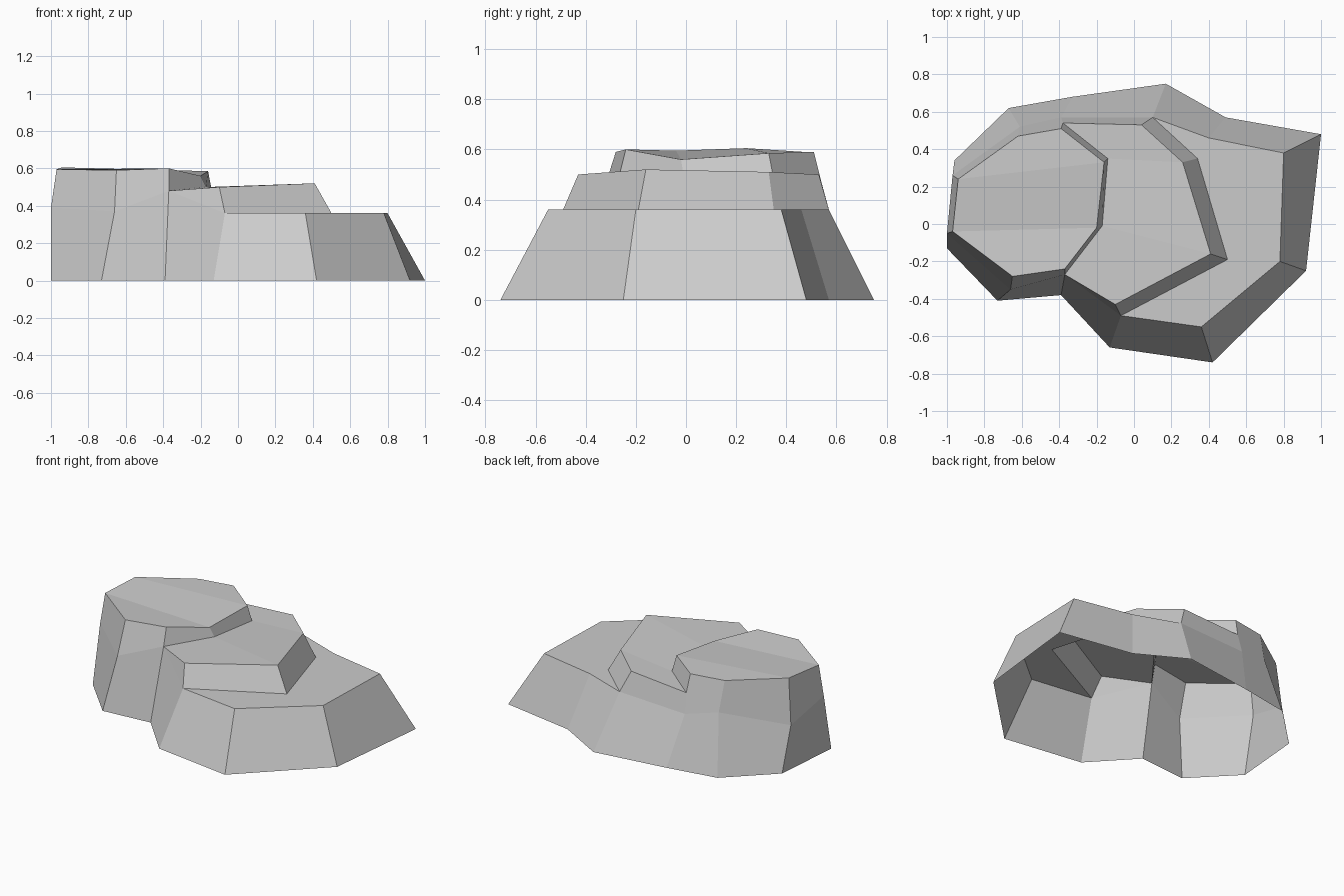
import bpy
import bmesh

cube = bpy.data.objects.get("Cube")
if cube:
    bpy.data.objects.remove(cube, do_unlink=True)

# Ground outline, counter-clockwise from the -x end
base = [(-1, -.13), (-.73, -.41), (-.39, -.38), (-.13, -.66), (.42, -.74), (.92, -.25),
        (1, .48), (.49, .57), (.17, .75), (-.33, .68), (-.67, .62), (-.96, .34)]
# Matching ring at the top of the lower cliff
rim = [(-1, -.05, .39), (-.66, -.35, .37), (-.37, -.27, .48), (-.07, -.49, .36),
       (.36, -.55, .36), (.78, -.2, .36), (.8, .38, .36), (.4, .46, .36),
       (.1, .57, .36), (-.39, .57, .34), (-.61, .52, .39), (-.97, .26, .3)]
# Foot and top edges of the two upper steps, front to back
middle_foot = [rim[3], (.5, -.19, .36), (.34, .35, .36), rim[8]]
middle_top = [(-.1, -.43, .5), (.41, -.16, .52), (.26, .33, .51), (.04, .53, .5)]
upper_foot = [rim[2], (-.17, -.01, .5), (-.14, .35, .48), (-.38, .54, .47)]
upper_top = [(-.37, -.24, .6), (-.2, -.02, .56), (-.16, .33, .585), (-.39, .51, .59)]
# Outer edge of the highest plateau, front to back
crown = [(-.65, -.28, .59), (-.97, -.04, .595), (-.94, .24, .605), (-.62, .47, .59)]

bm = bmesh.new()
corners = {}


def face(*points):
    """Add one face, sharing corners that already exist."""
    for p in points:
        if p not in corners:
            corners[p] = bm.verts.new(p)
    bm.faces.new([corners[p] for p in points])


def strip(lower, upper):
    """Bridge two rows of points with quads."""
    for a, b, c, d in zip(lower, lower[1:], upper[1:], upper):
        face(a, b, c, d)


# Lower cliff all the way round, open underneath
ground = [(x, y, 0) for x, y in base]
strip(ground + ground[:1], rim + rim[:1])

# Lower ledge
face(*rim[3:9], *reversed(middle_foot[1:3]))

# Middle step and its ledge
strip(middle_foot, middle_top)
strip(middle_top, upper_foot)
face(rim[2], rim[3], middle_top[0])
face(rim[8], rim[9], upper_foot[-1], middle_top[-1])

# Upper step and highest plateau
strip(upper_foot, upper_top)
strip(upper_top, crown)

# Outer wall below the highest plateau
strip([rim[10], rim[11], *rim[:3]], [*reversed(crown), upper_top[0]])
face(rim[9], rim[10], crown[-1], upper_top[-1], upper_foot[-1])

bmesh.ops.recalc_face_normals(bm, faces=bm.faces)
mesh = bpy.data.meshes.new("stepped_rock")
bm.to_mesh(mesh)
bm.free()

stone = bpy.data.materials.new("pale_grey_stone")
stone.use_nodes = True
grey = (.6, .6, .6, 1)
stone.diffuse_color = grey
stone.node_tree.nodes["Principled BSDF"].inputs["Base Color"].default_value = grey
mesh.materials.append(stone)

rock = bpy.data.objects.new("stepped_rock", mesh)
bpy.context.collection.objects.link(rock)
